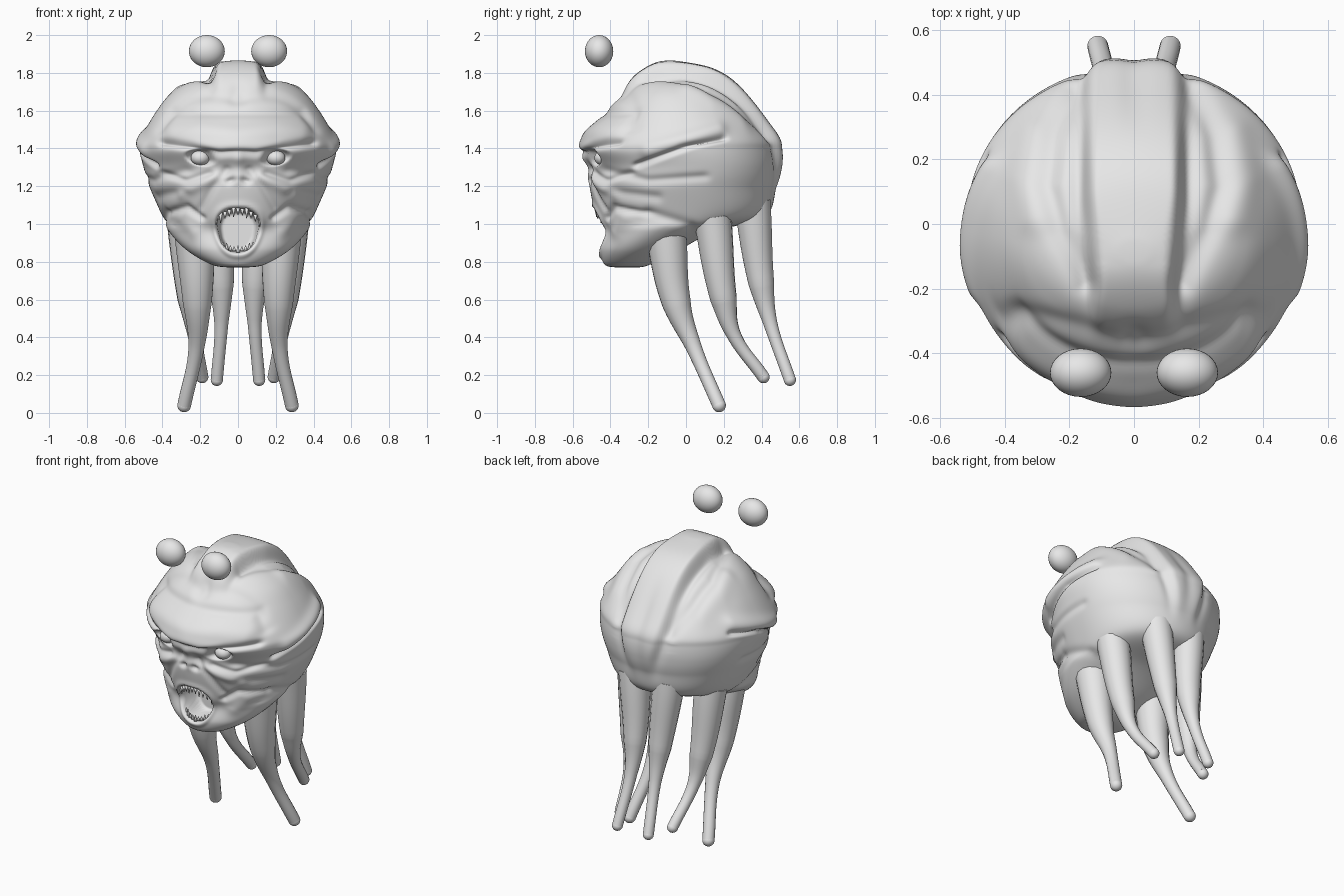
import bpy, bmesh, math
from mathutils import Vector

if "Cube" in bpy.data.objects:
    bpy.data.objects.remove(bpy.data.objects["Cube"], do_unlink=True)

GREY = (0.8, 0.8, 0.8, 1)
clay = bpy.data.materials.new("pale grey clay")
clay.use_nodes = True
clay.diffuse_color = GREY
clay.node_tree.nodes["Principled BSDF"].inputs["Base Color"].default_value = GREY


def smooth(start, end, value):
    t = min(1, max(0, (value - start) / (end - start)))
    return t * t * (3 - 2 * t)


def bell(distance, width):
    return math.exp(-(distance / width) ** 2)


def add_mesh(name, bm):
    bmesh.ops.recalc_face_normals(bm, faces=bm.faces)
    for face in bm.faces:
        face.smooth = True
    mesh = bpy.data.meshes.new(name)
    bm.to_mesh(mesh)
    bm.free()
    mesh.materials.append(clay)
    bpy.context.collection.objects.link(bpy.data.objects.new(name, mesh))


def add_ball(name, centre, size):
    bm = bmesh.new()
    bmesh.ops.create_uvsphere(bm, u_segments=32, v_segments=20, radius=1)
    bmesh.ops.scale(bm, verts=bm.verts, vec=size)
    bmesh.ops.translate(bm, verts=bm.verts, vec=centre)
    add_mesh(name, bm)


# Head sections from chin to crown: height, half width, front, back
SECTIONS = [
    (.77, .05, -.37, -.25), (.785, .14, -.43, -.19), (.86, .27, -.455, -.04),
    (.96, .365, -.435, .15), (1.04, .4, -.475, .42), (1.2, .47, -.51, .475),
    (1.3, .5, -.505, .49), (1.39, .52, -.56, .485), (1.46, .51, -.53, .465),
    (1.6, .43, -.425, .35), (1.7, .345, -.335, .23), (1.76, .23, -.25, .1),
    (1.79, .04, -.11, -.06)]

# Folds on each side of the head: width, height (negative carves), path
FACE_FOLDS = {
    "brow": (.06, .022, (0, 1.47), (.2, 1.49), (.33, 1.48)),
    "under_brow": (.018, -.025, (0, 1.38), (.1, 1.37), (.25, 1.41), (.4, 1.43)),
    "over_brow": (.025, -.012, (0, 1.59), (.34, 1.59), (.41, 1.5)),
    "nose": (.03, .015, (0, 1.36), (0, 1.25)),
    "nostril": (.013, -.025, (.03, 1.235), (.05, 1.225)),
    "smile_line": (.016, -.016, (.06, 1.29), (.13, 1.2), (.2, 1.08)),
    "cheek": (.025, .015, (.11, 1.25), (.3, 1.16)),
    "under_eye": (.015, -.013, (.15, 1.27), (.28, 1.23), (.4, 1.27)),
    "jaw_line": (.014, -.022, (.19, 1.03), (.27, 1.09), (.37, 1.06)),
    "jaw_corner": (.04, .015, (.23, .96), (.29, 1.03)),
}
SIDE_FOLDS = {
    "temple_crease": (.013, -.03, (.2, 1.455), (0, 1.41), (-.26, 1.31)),
    "temple_flap": (.04, .02, (.17, 1.5), (-.2, 1.39)),
    "cheek_crease": (.022, -.011, (-.42, 1.28), (-.2, 1.23), (.1, 1.25)),
    "low_crease": (.022, -.012, (-.4, 1.17), (-.15, 1.14)),
    "jaw_crease": (.025, -.012, (-.2, 1.06), (.03, .99)),
}
TOP_FOLDS = {
    "lobe_crease": (.035, -.018, (.15, -.18), (.23, -.02), (.27, .12), (.25, .28), (.19, .42)),
    "lobe_ridge": (.05, .012, (.31, .02), (.34, .14), (.31, .28)),
    "forehead": (.03, -.01, (.04, -.36), (.2, -.31), (.36, -.27)),
    "forehead_pit": (.04, -.015, (0, -.37), (0, -.34)),
}


def path_distance(point, path):
    best = math.inf
    for start, end in zip(path, path[1:]):
        a, b = Vector(start), Vector(end)
        t = (point - a).dot(b - a) / (b - a).length_squared
        best = min(best, (point - a.lerp(b, min(1, max(0, t)))).length)
    return best


def fold_height(folds, point, facing):
    if facing < .05:
        return 0
    total = sum(height * bell(path_distance(point, path), width)
                for width, height, *path in folds.values())
    return total * min(1, 2 * facing)


def section_at(u):
    # Catmull-Rom blend between neighbouring sections
    last = len(SECTIONS) - 1
    i = min(int(u), last - 1)
    t = u - i
    around = [SECTIONS[min(max(i + k, 0), last)] for k in (-1, 0, 1, 2)]
    return [q + .5 * t * (r - p + t * (2 * p - 5 * q + 4 * r - s + t * (3 * (q - r) + s - p)))
            for p, q, r, s in zip(*around)]


def section_point(angle, half, front, back, z):
    # The back of each section is a little squarer than the front
    sine = math.sin(angle)
    if sine > 0:
        sine **= .88
    return half * math.cos(angle), (front + back) / 2 + (back - front) / 2 * sine, z


def sculpt(co, normal):
    x, y, z = abs(co.x), co.y, co.z
    lift = (fold_height(FACE_FOLDS, Vector((x, z)), -normal.y)
            + fold_height(SIDE_FOLDS, Vector((y, z)), abs(normal.x))
            + fold_height(TOP_FOLDS, Vector((x, y)), normal.z))
    # Central crest running over the crown and tapering down the back
    if z > 1.1 and (y > 0 or z > 1.6):
        half = .155 - .07 * smooth(1.5, 1.12, z) - .02 * smooth(.1, -.2, y)
        fade = smooth(-.38, -.12, y) * smooth(1.1, 1.4, z)
        height = .075 - .045 * smooth(.1, .45, y)
        lift += fade * (height * smooth(half + .015, half - .045, x)
                        - .012 * bell(x - half - .02, .025)
                        - .012 * bell(x, .04) * smooth(.2, .45, y))
    # Swollen lips around a mouth that narrows towards the chin
    gape = .1 + .15 * (z - .965)
    mouth = (x / gape) ** 2.4 + (abs(z - .965) / .11) ** 2.4
    if y < -.2:
        lift += .01 * bell(mouth - 1.5, .5)
    co = co + normal * lift
    # Open mouth and eye sockets pressed into the face
    if y < -.2:
        co.y += (-.29 - co.y) * smooth(1.15, .85, mouth)
        slant = z - 1.352 - .2 * (x - .2)
        socket = math.hypot((x - .2) / .07, slant / .038)
        co.y += .055 * smooth(1.1, .75, socket)
    return co


def add_head(columns, steps):
    bm = bmesh.new()
    rings = []
    for k in range((len(SECTIONS) - 1) * steps + 1):
        z, half, front, back = section_at(k / steps)
        rings.append([bm.verts.new(section_point(math.tau * c / columns, half, front, back, z))
                      for c in range(columns)])
    for low, high in zip(rings, rings[1:]):
        for c in range(columns):
            bm.faces.new((low[c - 1], low[c], high[c], high[c - 1]))
    for ring in (rings[0], rings[-1]):
        hub = bm.verts.new(sum((v.co for v in ring), Vector()) / columns)
        for c in range(columns):
            bm.faces.new((ring[c - 1], ring[c], hub))
    bmesh.ops.recalc_face_normals(bm, faces=bm.faces)
    bm.normal_update()
    for vert in bm.verts:
        vert.co = sculpt(vert.co, vert.normal)
    for _ in range(2):
        bmesh.ops.smooth_vert(bm, verts=bm.verts, factor=.4,
                              use_axis_x=True, use_axis_y=True, use_axis_z=True)
    add_mesh("head", bm)


# Tentacles: root radius, then the centre line from root to tip on the left side
TENTACLES = {
    "front": (.11, (.23, -.11, .98), (.215, -.05, .58), (.22, .04, .35), (.285, .175, .04)),
    "middle": (.1, (.28, .14, 1.04), (.25, .2, .6), (.23, .25, .42), (.19, .41, .19)),
    "back": (.098, (.125, .35, 1.12), (.09, .4, .68), (.088, .445, .48), (.112, .55, .175)),
}
TAPER = (1, .7, .39, .33)


def add_tentacle(name, root_radius, path, side):
    points = [Vector((side * x, y, z)) for x, y, z in path]
    curve = bpy.data.curves.new(name, "CURVE")
    curve.dimensions = "3D"
    curve.bevel_depth = root_radius
    curve.bevel_resolution = 6
    curve.use_fill_caps = True
    spline = curve.splines.new("BEZIER")
    spline.radius_interpolation = "CARDINAL"
    spline.bezier_points.add(len(points) - 1)
    for knot, point, radius in zip(spline.bezier_points, points, TAPER):
        knot.co = point
        knot.radius = radius
        knot.handle_left_type = knot.handle_right_type = "AUTO"
    curve.materials.append(clay)
    obj = bpy.data.objects.new(name, curve)
    bpy.context.collection.objects.link(obj)
    bpy.ops.object.select_all(action="DESELECT")
    obj.select_set(True)
    bpy.context.view_layer.objects.active = obj
    bpy.ops.object.convert(target="MESH")
    bpy.ops.object.shade_smooth()
    add_ball(f"{name}_tip", points[-1], [root_radius * TAPER[-1]] * 3)


def add_teeth(name, count, spread, length, place):
    # A negative length points the teeth downwards
    bm = bmesh.new()
    for i in range(count):
        x = spread * (2 * i / (count - 1) - 1)
        size = length * (1.25 if i % 3 == 1 else .85)
        made = bmesh.ops.create_cone(bm, cap_ends=True, segments=10, radius1=.011,
                                     radius2=.002, depth=size)
        bmesh.ops.translate(bm, verts=made["verts"], vec=place(x))
    add_mesh(name, bm)


add_head(columns=220, steps=14)
for side, label in ((1, "left"), (-1, "right")):
    for place, (radius, *path) in TENTACLES.items():
        add_tentacle(f"{place}_tentacle_{label}", radius, path, side)
    add_ball(f"eyeball_{label}", (side * .2, -.44, 1.35), (.05, .045, .04))
    add_ball(f"floating_ball_{label}", (side * .165, -.46, 1.915), (.095, .075, .085))
add_teeth("upper_teeth", 11, .115, -.045, lambda x: (x, 3 * x * x - .475, 1.066 - 4 * x * x))
add_teeth("lower_teeth", 9, .08, .03, lambda x: (x, 3 * x * x - .44, .867 + 4 * x * x))
